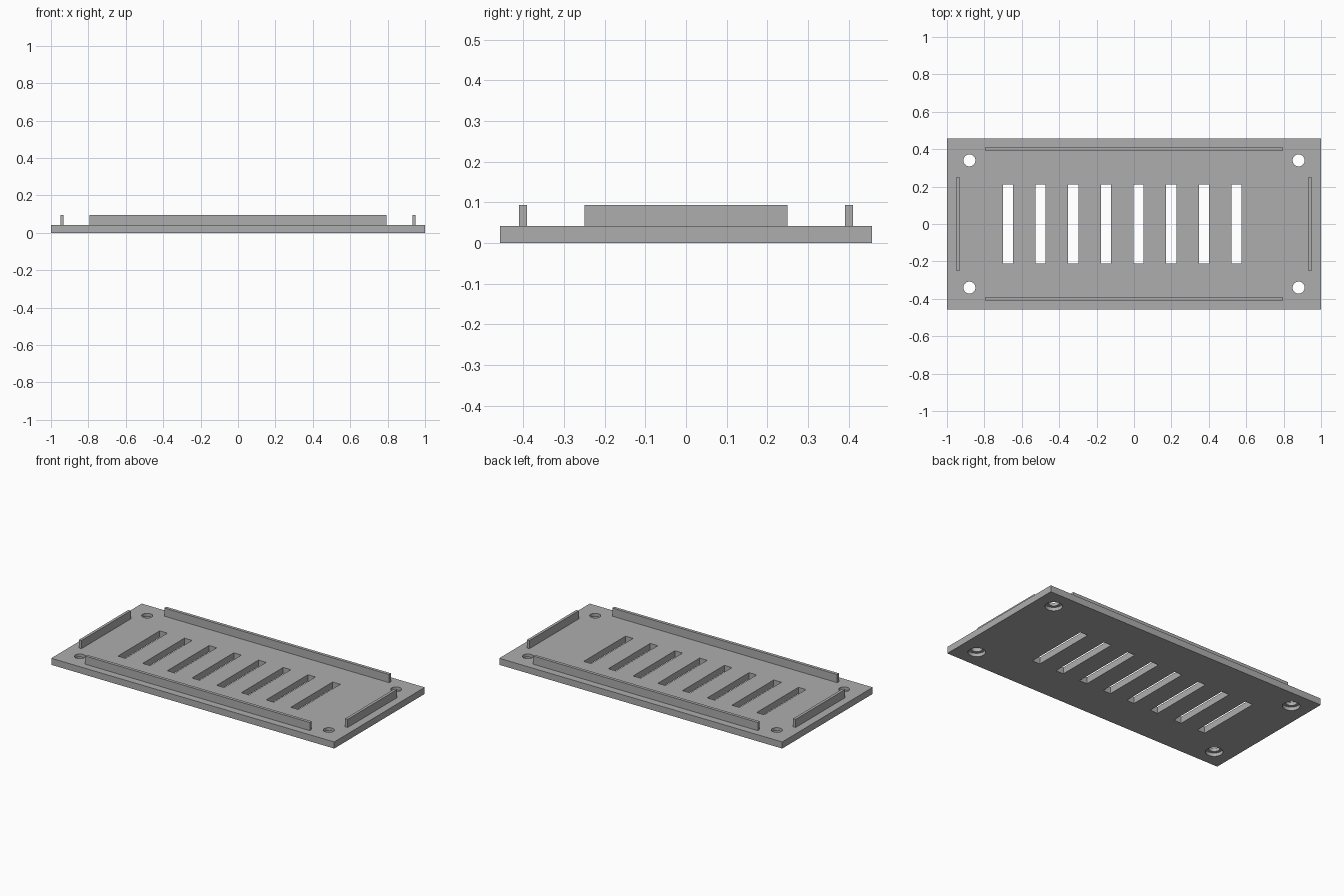
import bpy, bmesh
from mathutils import Matrix

cube = bpy.data.objects.get("Cube")
if cube:
    bpy.data.objects.remove(cube, do_unlink=True)

PLATE_TOP, RIM_TOP, HALF_DEPTH = 0.042, 0.094, 0.457

grey = bpy.data.materials.new("plain grey")
grey.use_nodes = True
grey.diffuse_color = (0.42, 0.42, 0.42, 1)
grey.node_tree.nodes["Principled BSDF"].inputs["Base Color"].default_value = (0.42, 0.42, 0.42, 1)


def add_box(bm, x0, x1, y0, y1, z0, z1):
    centre = Matrix.Translation(((x0 + x1) / 2, (y0 + y1) / 2, (z0 + z1) / 2))
    size = Matrix.Diagonal((x1 - x0, y1 - y0, z1 - z0, 1))
    bmesh.ops.create_cube(bm, size=1, matrix=centre @ size)


def add_cylinder(bm, x, y, z0, z1, radius):
    bmesh.ops.create_cone(bm, cap_ends=True, segments=40, radius1=radius, radius2=radius,
                          depth=z1 - z0, matrix=Matrix.Translation((x, y, (z0 + z1) / 2)))


def make_object(name, bm):
    mesh = bpy.data.meshes.new(name)
    bm.to_mesh(mesh)
    bm.free()
    mesh.materials.append(grey)
    obj = bpy.data.objects.new(name, mesh)
    bpy.context.collection.objects.link(obj)
    return obj


def make_box(name, *bounds):
    bm = bmesh.new()
    add_box(bm, *bounds)
    return make_object(name, bm)


def cut(target, bm):
    """Subtract the shapes in bm from the target and discard the cutter."""
    cutter = make_object("cutter", bm)
    cutter.hide_render = True
    mod = target.modifiers.new("cut", "BOOLEAN")
    mod.operation, mod.solver, mod.object = "DIFFERENCE", "EXACT", cutter
    bpy.context.view_layer.objects.active = target
    bpy.ops.object.modifier_apply(modifier=mod.name)
    bpy.data.objects.remove(cutter, do_unlink=True)


# Base plate
plate = make_box("base_plate", -1, 1, -HALF_DEPTH, HALF_DEPTH, 0, PLATE_TOP)

# Row of vent slots, slightly off centre
slots = bmesh.new()
for i in range(8):
    x = -0.674 + i * 0.1746
    add_box(slots, x - 0.027, x + 0.027, -0.211, 0.211, -0.1, 0.2)
cut(plate, slots)

# Corner screw holes, each with a wider recess underneath
for radius, top in ((0.032, 0.2), (0.05, 0.022)):
    holes = bmesh.new()
    for sx in (-1, 1):
        for sy in (-1, 1):
            add_cylinder(holes, sx * 0.88, sy * 0.34, -0.1, top, radius)
    cut(plate, holes)

# Upright locating rims along the four edges
for name, s in (("front", -1), ("back", 1)):
    make_box(name + "_rim", -0.795, 0.795, s * 0.401 - 0.01, s * 0.401 + 0.01, PLATE_TOP, RIM_TOP)
for name, s in (("right", -1), ("left", 1)):
    make_box(name + "_rim", s * 0.941 - 0.009, s * 0.941 + 0.009, -0.25, 0.25, PLATE_TOP, RIM_TOP)

# Smooth hole walls, sharp edges elsewhere
bpy.ops.object.select_all(action="DESELECT")
plate.select_set(True)
bpy.context.view_layer.objects.active = plate
bpy.ops.object.shade_smooth_by_angle()
